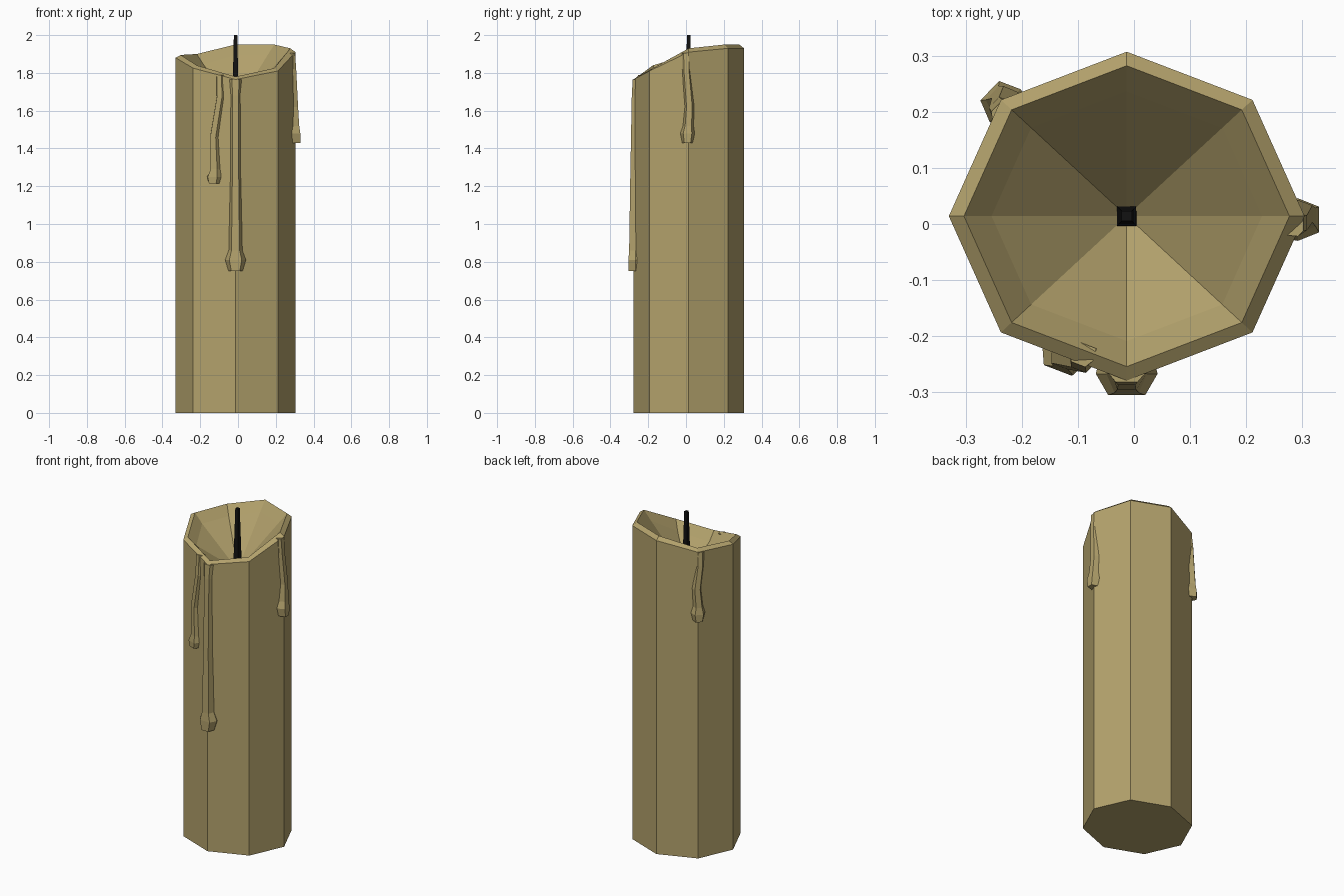
import bpy, bmesh, math
from mathutils import Vector

if "Cube" in bpy.data.objects:
    bpy.data.objects.remove(bpy.data.objects["Cube"])

CX, CY, RX, RY = -0.013, 0.014, 0.317, 0.293


def material(name, color):
    m = bpy.data.materials.new(name)
    m.diffuse_color = color
    m.use_nodes = True
    m.node_tree.nodes["Principled BSDF"].inputs["Base Color"].default_value = m.diffuse_color
    return m


wax = material("wax", (0.45, 0.36, 0.15, 1))
char = material("charred_wick", (0.006, 0.006, 0.006, 1))


def loft(name, rings, mat, apex=None):
    """Skin a stack of equal-sized rings, closing both ends."""
    bm = bmesh.new()
    vs = [[bm.verts.new(p) for p in r] for r in rings]
    n = len(vs[0])
    for a, b in zip(vs, vs[1:]):
        for i in range(n):
            j = (i + 1) % n
            bm.faces.new((a[i], a[j], b[j], b[i]))
    bm.faces.new(vs[0][::-1])
    if apex:
        tip = bm.verts.new(apex)
        for i in range(n):
            bm.faces.new((vs[-1][i], vs[-1][(i + 1) % n], tip))
    else:
        bm.faces.new(vs[-1])
    bmesh.ops.recalc_face_normals(bm, faces=bm.faces)
    me = bpy.data.meshes.new(name)
    bm.to_mesh(me)
    bm.free()
    me.materials.append(mat)
    ob = bpy.data.objects.new(name, me)
    bpy.context.collection.objects.link(ob)
    return ob


def octagon(scale, heights):
    return [(CX + RX * scale * math.cos(i * math.pi / 4),
             CY + RY * scale * math.sin(i * math.pi / 4), h)
            for i, h in enumerate(heights)]


# Candle body: octagon with slanted rim and hollow melted bowl
rim = [1.91, 1.93, 1.93, 1.885, 1.88, 1.825, 1.765, 1.81]
lip = [1.93, 1.95, 1.95, 1.90, 1.895, 1.84, 1.78, 1.825]
loft("candle_body", [
    octagon(1, [0] * 8),
    octagon(1, rim),
    octagon(0.915, lip),
    octagon(0.76, [h - 0.055 for h in lip]),
], wax, apex=(CX, CY, 1.62))


# Wick: tapered square post
def square(r, z):
    return [(CX + sx * r, CY + sy * r, z)
            for sx, sy in ((-1, -1), (1, -1), (1, 1), (-1, 1))]


loft("wick", [square(0.018, 1.60), square(0.013, 1.82), square(0.009, 2.0)], char)


# Wax drips: trapezoid section swept down the side, ending in a bulb
def drip(name, base, normal, path):
    n = Vector((*normal, 0)).normalized()
    t = Vector((-n.y, n.x, 0))
    rings = []
    for z, side, w, d in path:
        c = Vector((*base, z)) + t * side
        rings.append([c + t * (w * k) + n * e for k, e in
                      ((-0.9, -0.035), (-1, -0.012), (-0.6, d), (0.6, d),
                       (1, -0.012), (0.9, -0.035))])
    loft(name, rings, wax)


drip("front_drip", (CX, CY - RY), (0, -1), [
    (1.765, 0, 0.032, 0.003), (1.68, 0, 0.026, 0.008), (1.25, 0, 0.028, 0.016),
    (0.86, 0, 0.036, 0.022), (0.81, 0, 0.055, 0.026), (0.75, 0, 0.037, 0.025)])
drip("front_left_drip", (-0.115, -0.241), (-0.358, -0.933), [
    (1.79, 0.018, 0.022, 0.003), (1.67, 0.022, 0.024, 0.012), (1.46, -0.012, 0.026, 0.018),
    (1.29, -0.005, 0.03, 0.022), (1.25, -0.012, 0.045, 0.026), (1.215, -0.012, 0.034, 0.024)])
drip("right_drip", (CX + RX, CY), (1, 0), [
    (1.905, -0.012, 0.024, -0.002), (1.82, -0.012, 0.022, 0.004), (1.62, 0.004, 0.025, 0.014),
    (1.52, -0.002, 0.028, 0.02), (1.48, -0.006, 0.038, 0.026), (1.43, -0.006, 0.028, 0.026)])
drip("back_left_drip", (-0.237, 0.221), (-0.72, 0.69), [
    (1.88, 0.012, 0.024, -0.002), (1.80, 0.012, 0.022, 0.006), (1.66, -0.006, 0.025, 0.014),
    (1.55, 0.002, 0.028, 0.02), (1.51, 0.002, 0.04, 0.026), (1.465, 0.002, 0.03, 0.025)])
